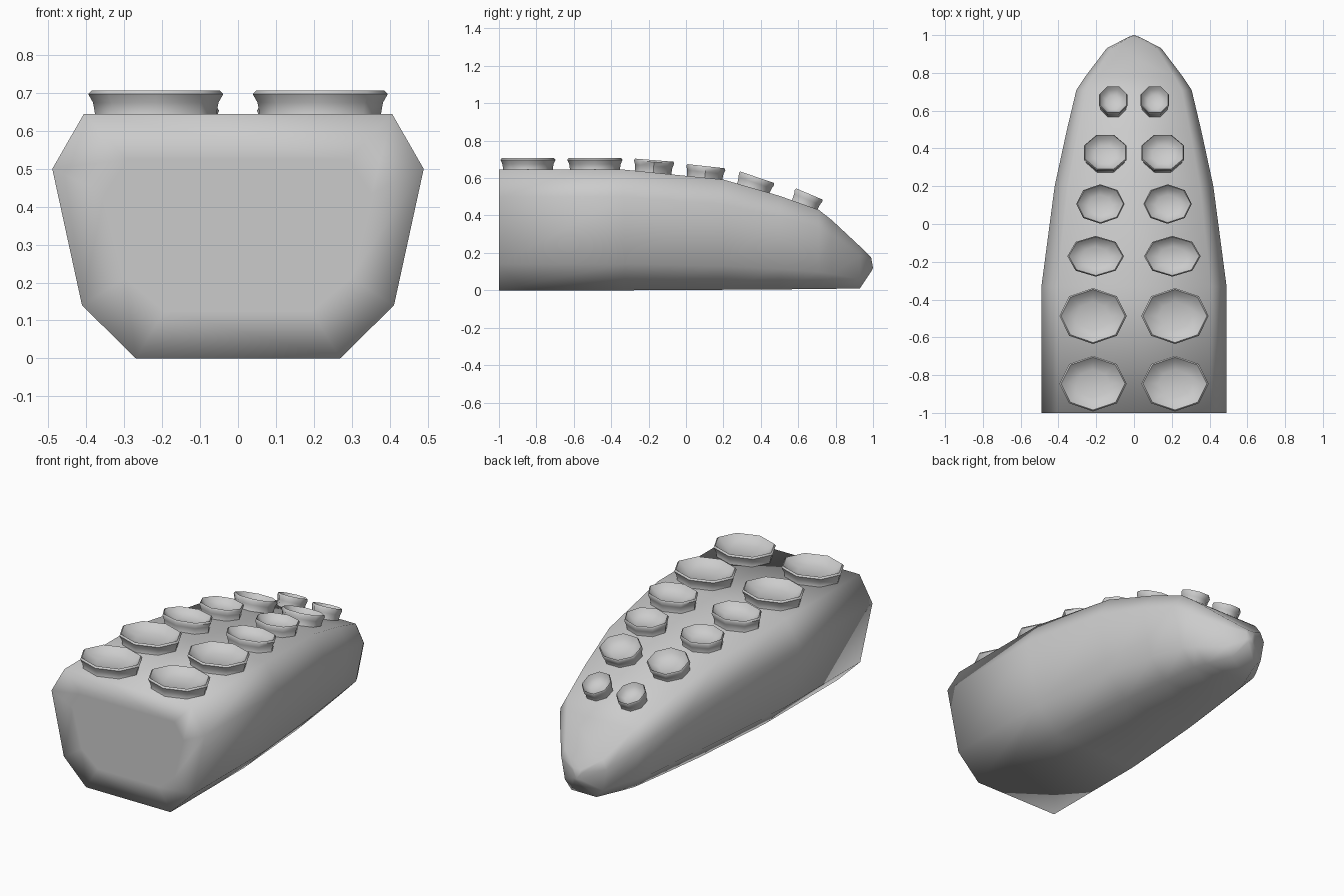
import bpy, bmesh
from math import cos, sin, pi
from mathutils import Matrix, Vector

if "Cube" in bpy.data.objects:
    bpy.data.objects.remove(bpy.data.objects["Cube"])


def finish(name, bm):
    bmesh.ops.recalc_face_normals(bm, faces=bm.faces)
    mesh = bpy.data.meshes.new(name)
    bm.to_mesh(mesh)
    bm.free()
    obj = bpy.data.objects.new(name, mesh)
    bpy.context.collection.objects.link(obj)
    for p in mesh.polygons:
        p.use_smooth = True
    return obj


def bridge(bm, a, b):
    for i in range(len(a)):
        j = (i + 1) % len(a)
        bm.faces.new((a[i], a[j], b[j], b[i]))


# Tapered body: one eight-sided section, scaled at each station
half = [(0.55, 0.0), (0.84, 0.217), (1.0, 0.775), (0.83, 1.0)]
section = half + [(-x, z) for x, z in reversed(half)]
# y, half width, bottom z, top z
stations = [(-1, 0.49, 0, 0.645), (-0.33, 0.49, 0, 0.645), (0.2, 0.42, 0.003, 0.592),
            (0.5, 0.355, 0.005, 0.505), (0.71, 0.305, 0.007, 0.43), (0.78, 0.258, 0.008, 0.375),
            (0.93, 0.145, 0.01, 0.235), (0.99, 0.03, 0.1, 0.175)]
bm = bmesh.new()
rings = [[bm.verts.new((x * w, y, z0 + z * (z1 - z0))) for x, z in section]
         for y, w, z0, z1 in stations]
front = [bm.verts.new((v.co.x * 0.72, -1, 0.33 + (v.co.z - 0.33) * 0.62)) for v in rings[0]]
rings.insert(0, front)
for a, b in zip(rings, rings[1:]):
    bridge(bm, a, b)
bm.faces.new(front)
tip = bm.verts.new((0, 1, 0.12))
last = rings[-1]
for i in range(8):
    bm.faces.new((last[i], last[(i + 1) % 8], tip))
finish("tentacle_body", bm)

# Sucker cup profile: radius factor, height
cup = [(0.98, -0.03), (0.9, 0.0), (0.93, 0.03), (1.0, 0.052), (0.95, 0.062),
       (0.8, 0.04), (0.5, 0.022)]


def sucker(name, x, y, z, rx, ry, tilt, turn):
    bm = bmesh.new()
    grow = 1 / cos(turn)
    place = Matrix.Translation((x, y, z)) @ Matrix.Rotation(tilt, 4, 'X')
    rings = []
    for r, h in cup:
        rings.append([bm.verts.new(place @ Vector((
            rx * r * grow * cos(i * pi / 4 + turn),
            ry * r * grow * sin(i * pi / 4 + turn), h))) for i in range(8)])
    for a, b in zip(rings, rings[1:]):
        bridge(bm, a, b)
    bm.faces.new(rings[0])
    bm.faces.new(rings[-1])
    obj = finish(name, bm)
    bpy.ops.object.select_all(action='DESELECT')
    obj.select_set(True)
    bpy.context.view_layer.objects.active = obj
    bpy.ops.object.shade_smooth_by_angle(angle=0.87)
    obj.modifiers.new("mirror", 'MIRROR').use_mirror_merge = False


# Six mirrored pairs of suckers, shrinking towards the tip
pairs = [(0.217, -0.845, 0.645, 0.178, 0.147, 0, 0),
         (0.217, -0.487, 0.645, 0.178, 0.148, 0, 0),
         (0.203, -0.175, 0.634, 0.15, 0.108, -0.08, 0),
         (0.178, 0.1, 0.602, 0.128, 0.105, -0.11, 0),
         (0.152, 0.36, 0.546, 0.112, 0.1, -0.33, pi / 8),
         (0.11, 0.635, 0.458, 0.075, 0.08, -0.4, pi / 8)]
for n, p in enumerate(pairs):
    sucker(f"sucker_pair_{n + 1}", *p)
